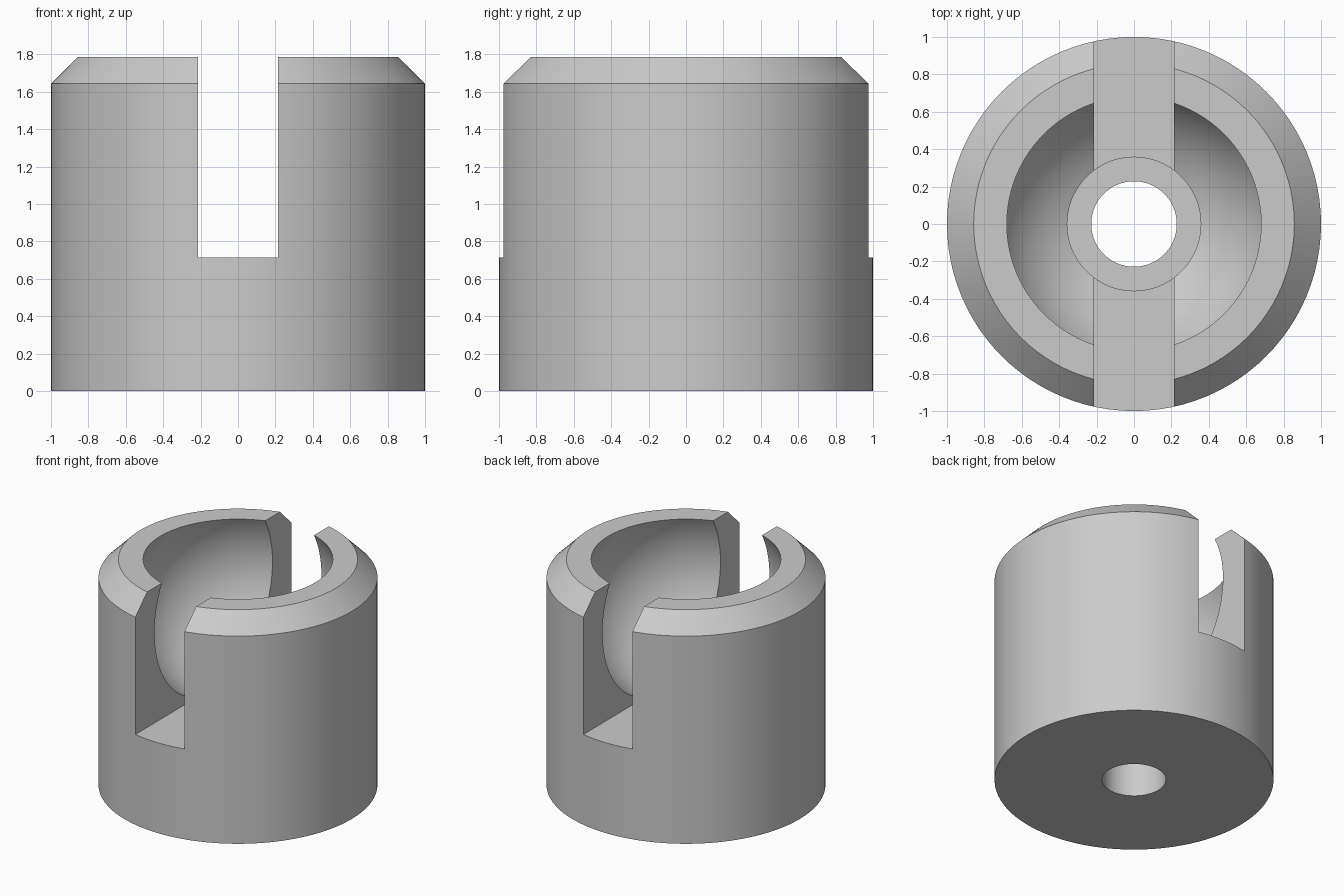
import bpy, bmesh, math

cube = bpy.data.objects.get("Cube")
if cube:
    bpy.data.objects.remove(cube, do_unlink=True)

UNIT = 1 / 7          # one design unit; outer radius is seven of them
HEIGHT = 12.5 * UNIT
BALL_Z, BALL_R = 10 * UNIT, 0.768
BORE_R, RECESS_R, RECESS_Z = 1.6 * UNIT, 2.5 * UNIT, 3 * UNIT
SLOT_W, SLOT_Z = 3 * UNIT, 5 * UNIT
SEGMENTS = 96

grey = bpy.data.materials.new("plain grey")
grey.use_nodes = True
colour = (0.6, 0.6, 0.6, 1)
grey.diffuse_color = colour
grey.node_tree.nodes["Principled BSDF"].inputs["Base Color"].default_value = colour


def make_object(name, bm):
    bmesh.ops.recalc_face_normals(bm, faces=bm.faces)
    mesh = bpy.data.meshes.new(name)
    bm.to_mesh(mesh)
    bm.free()
    mesh.materials.append(grey)
    obj = bpy.data.objects.new(name, mesh)
    bpy.context.collection.objects.link(obj)
    return obj


def lathe(name, profile):
    """Revolve a closed (radius, height) profile around z."""
    bm = bmesh.new()
    rings = []
    for i in range(SEGMENTS):
        a = math.tau * i / SEGMENTS
        rings.append([bm.verts.new((r * math.cos(a), r * math.sin(a), z))
                      for r, z in profile])
    n = len(profile)
    for i in range(SEGMENTS):
        a, b = rings[i], rings[(i + 1) % SEGMENTS]
        for j in range(n):
            k = (j + 1) % n
            bm.faces.new((a[j], b[j], b[k], a[k]))
    return make_object(name, bm)


# Socket body: chamfered cylinder, ball cavity, recess and through bore
start = math.asin((HEIGHT - BALL_Z) / BALL_R)
end = -math.acos(RECESS_R / BALL_R)
STEPS = 32
cavity = []
for i in range(STEPS + 1):
    t = start + (end - start) * i / STEPS
    cavity.append((BALL_R * math.cos(t), BALL_Z + BALL_R * math.sin(t)))
profile = [(BORE_R, 0), (1, 0), (1, HEIGHT - UNIT), (1 - UNIT, HEIGHT)]
profile += cavity + [(RECESS_R, RECESS_Z), (BORE_R, RECESS_Z)]
body = lathe("socket_body", profile)

# Slot running front to back
bm = bmesh.new()
bmesh.ops.create_cube(bm, size=1)
bmesh.ops.scale(bm, verts=bm.verts, vec=(SLOT_W, 3, 2))
bmesh.ops.translate(bm, verts=bm.verts, vec=(0, 0, SLOT_Z + 1))
cutter = make_object("slot_cutter", bm)
cutter.hide_render = True

cut = body.modifiers.new("slot", "BOOLEAN")
cut.operation = "DIFFERENCE"
cut.solver = "EXACT"
cut.object = cutter

bpy.ops.object.select_all(action="DESELECT")
body.select_set(True)
bpy.context.view_layer.objects.active = body
bpy.ops.object.modifier_apply(modifier=cut.name)
bpy.data.objects.remove(cutter, do_unlink=True)
bpy.ops.object.shade_smooth_by_angle(angle=math.radians(25))
